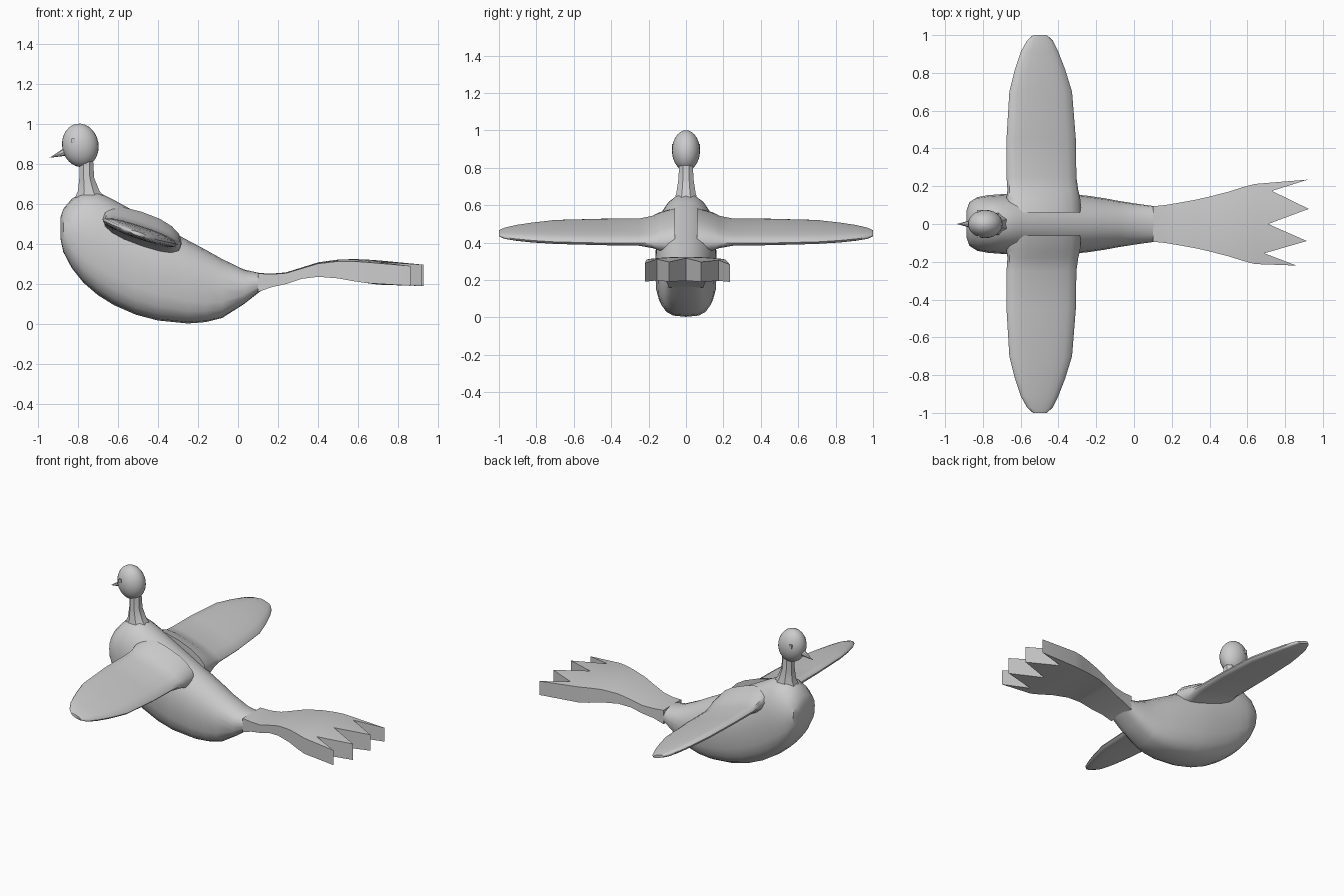
import bpy, bmesh
from math import sin, cos, pi, radians
from mathutils import Vector

if "Cube" in bpy.data.objects:
    bpy.data.objects.remove(bpy.data.objects["Cube"])


def finish(obj, angle=35):
    bpy.ops.object.select_all(action='DESELECT')
    obj.select_set(True)
    bpy.context.view_layer.objects.active = obj
    bpy.ops.object.shade_smooth_by_angle(angle=radians(angle))
    return obj


def loft(name, rings, angle=35):
    """Skin closed rings of equal point count and cap both ends."""
    bm = bmesh.new()
    vs = [[bm.verts.new(p) for p in r] for r in rings]
    n = len(vs[0])
    for a, b in zip(vs, vs[1:]):
        for i in range(n):
            j = (i + 1) % n
            bm.faces.new((a[i], a[j], b[j], b[i]))
    bm.faces.new(vs[0])
    bm.faces.new(vs[-1])
    bmesh.ops.recalc_face_normals(bm, faces=bm.faces)
    me = bpy.data.meshes.new(name)
    bm.to_mesh(me)
    bm.free()
    obj = bpy.data.objects.new(name, me)
    bpy.context.collection.objects.link(obj)
    return finish(obj, angle)


def sup(v, n):
    return (1 if v >= 0 else -1) * abs(v) ** (2 / n)


def mirror_y(obj):
    m = obj.modifiers.new("mirror", 'MIRROR')
    m.use_axis = (False, True, False)


# body: x, bottom, top, half width; boxier below, rounder above
def body_ring(x, zb, zt, w, count=20):
    mid = zb + 0.5 * (zt - zb)
    ring = []
    for i in range(count):
        t = 2 * pi * i / count
        n = 2.1 if sin(t) >= 0 else 3.0
        h = zt - mid if sin(t) >= 0 else mid - zb
        ring.append((x, w * sup(cos(t), n), mid + h * sup(sin(t), n)))
    return ring


body = [(-.887, .43, .53, .07), (-.872, .36, .575, .115), (-.83, .28, .625, .142),
        (-.77, .205, .66, .153), (-.70, .145, .66, .158), (-.62, .095, .62, .162),
        (-.51, .047, .56, .165), (-.40, .018, .50, .165), (-.25, .003, .418, .15),
        (-.16, .01, .37, .137), (-.08, .03, .325, .122), (.03, .10, .272, .105),
        (.12, .17, .252, .093)]
loft("body", [body_ring(*s) for s in body])


# wings: y, leading x, trailing x, half thickness, centre z
def wing_ring(y, x0, x1, t, zc, count=16):
    cx, a = (x0 + x1) / 2, (x1 - x0) / 2
    ring = []
    for i in range(count):
        u = 2 * pi * i / count
        x = cx + a * sup(cos(u), 2.4)
        ring.append((x, y, zc - .32 * (x - cx) + t * sup(sin(u), 2.4)))
    return ring


wing = [(.06, -.68, -.28, .095, .465), (.14, -.675, -.285, .075, .46),
        (.18, -.67, -.295, .055, .457), (.25, -.675, -.305, .038, .456),
        (.45, -.675, -.308, .035, .457), (.70, -.66, -.328, .032, .457),
        (.82, -.63, -.365, .029, .454), (.91, -.60, -.40, .024, .452),
        (.97, -.567, -.43, .018, .45), (1.0, -.535, -.46, .01, .45)]
mirror_y(loft("wings", [wing_ring(*s) for s in wing], 50))

# neck with flared foot
neck = [(-.735, .60, .10, .075), (-.745, .665, .058, .056), (-.755, .73, .04, .045),
        (-.757, .83, .036, .038)]
loft("neck", [[(cx + a * cos(pi * i / 4 + pi / 8), b * sin(pi * i / 4 + pi / 8), z)
               for i in range(8)] for cx, z, a, b in neck])

# head
bpy.ops.mesh.primitive_uv_sphere_add(segments=24, ring_count=14, radius=1,
                                     location=(-.787, 0, .892), rotation=(0, radians(-10), 0))
head = bpy.context.object
head.name = "head"
head.scale = (.091, .075, .109)
finish(head, 60)

# beak
base, tip = Vector((-.855, 0, .862)), Vector((-.94, 0, .83))
bpy.ops.mesh.primitive_cone_add(vertices=8, radius1=.022, radius2=0, depth=(tip - base).length,
                                location=(base + tip) / 2)
beak = bpy.context.object
beak.name = "beak"
beak.rotation_euler = (tip - base).to_track_quat('Z', 'Y').to_euler()

# eyes
for side in (-1, 1):
    bpy.ops.mesh.primitive_cube_add(size=1, location=(-.822, side * .064, .915))
    eye = bpy.context.object
    eye.name = "eye_left" if side > 0 else "eye_right"
    eye.scale = (.018, .02, .024)

# tail: side profile (x, bottom, top), spread rows, then a zigzag row of feather tips
profile = [(.10, .16, .255), (.17, .185, .252), (.24, .20, .258), (.32, .226, .283),
           (.40, .236, .308), (.50, .228, .322), (.60, .21, .325), (.70, .197, .318),
           (.80, .192, .31), (.93, .19, .298)]


def tail_z(x):
    for p, q in zip(profile, profile[1:]):
        if x <= q[0]:
            f = (x - p[0]) / (q[0] - p[0])
            return p[1] + f * (q[1] - p[1]), p[2] + f * (q[2] - p[2])
    return profile[-1][1:]


spread = [(.10, .094), (.17, .101), (.24, .113), (.32, .127), (.40, .145), (.50, .171),
          (.58, .196), (.64, .212)]
tips = [(.92, .235), (.73, .175), (.925, .08), (.71, 0), (.915, -.09), (.69, -.155), (.86, -.22)]
rows = [[(x, w * f) for f in (1, .72, .36, 0, -.36, -.72, -1)] for x, w in spread] + [tips]

bm = bmesh.new()
top, bot = [], []
for row in rows:
    top.append([bm.verts.new((x, y, tail_z(x)[1] - .3 * y * y)) for x, y in row])
    bot.append([bm.verts.new((x, y, tail_z(x)[0])) for x, y in row])
for r in range(len(rows) - 1):
    for g in (top, bot):
        for c in range(6):
            bm.faces.new((g[r][c], g[r][c + 1], g[r + 1][c + 1], g[r + 1][c]))
    for c in (0, 6):
        bm.faces.new((top[r][c], top[r + 1][c], bot[r + 1][c], bot[r][c]))
for r in (0, len(rows) - 1):
    for c in range(6):
        bm.faces.new((top[r][c], top[r][c + 1], bot[r][c + 1], bot[r][c]))
bmesh.ops.recalc_face_normals(bm, faces=bm.faces)
me = bpy.data.meshes.new("tail")
bm.to_mesh(me)
bm.free()
tail = bpy.data.objects.new("tail", me)
bpy.context.collection.objects.link(tail)
finish(tail)
